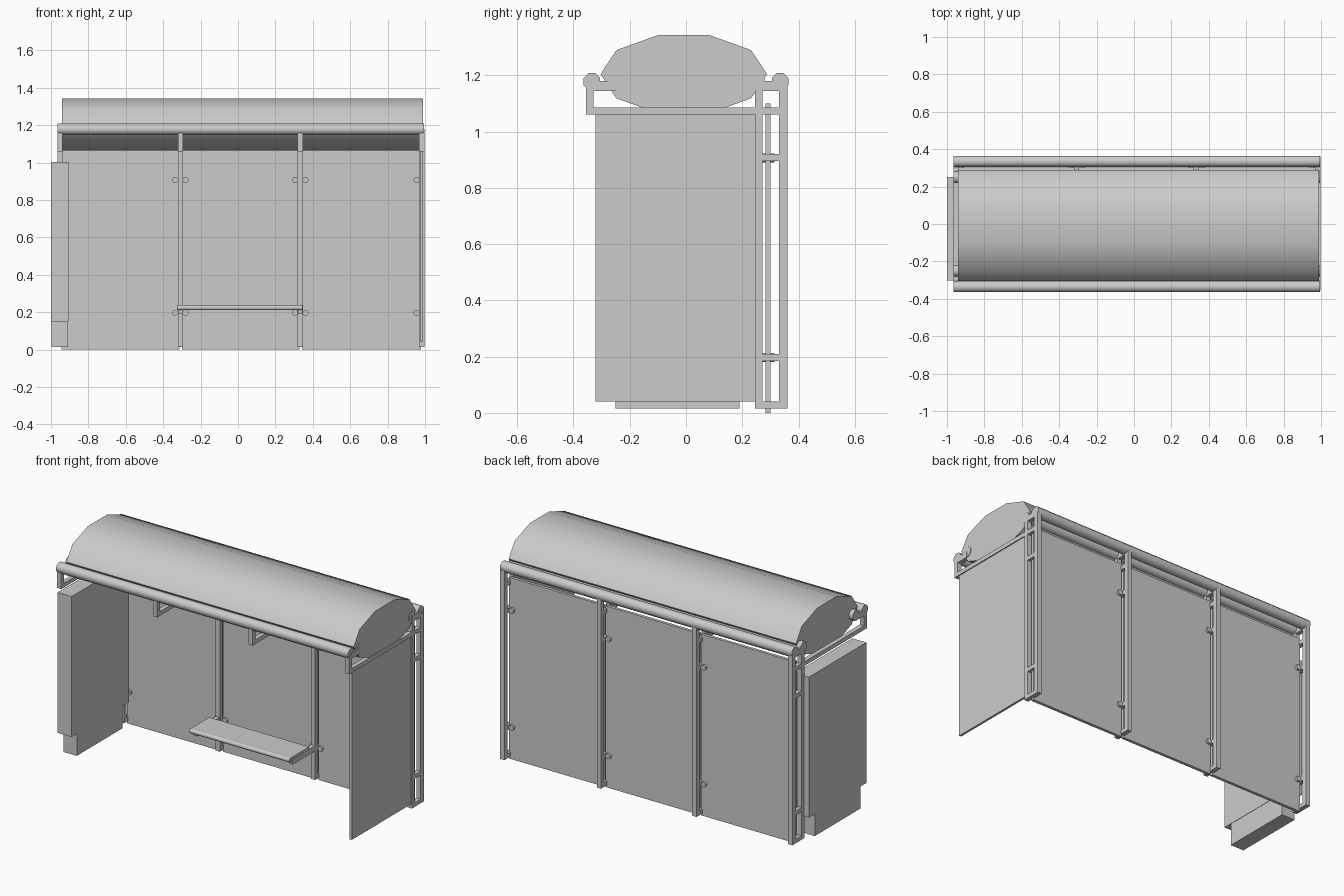
import bpy, bmesh, math
from mathutils import Matrix

if "Cube" in bpy.data.objects:
    bpy.data.objects.remove(bpy.data.objects["Cube"])


def make_object(name, bm, smooth=None):
    bmesh.ops.recalc_face_normals(bm, faces=bm.faces)
    mesh = bpy.data.meshes.new(name)
    bm.to_mesh(mesh)
    bm.free()
    ob = bpy.data.objects.new(name, mesh)
    bpy.context.collection.objects.link(ob)
    if smooth:
        bpy.ops.object.select_all(action='DESELECT')
        bpy.context.view_layer.objects.active = ob
        ob.select_set(True)
        bpy.ops.object.shade_smooth_by_angle(angle=math.radians(smooth))
    return ob


def add_box(bm, x, y, z):
    """x, y, z are (low, high) pairs."""
    mid = [(a + b) / 2 for a, b in (x, y, z)]
    size = [b - a for a, b in (x, y, z)]
    m = Matrix.Translation(mid) @ Matrix.Diagonal((*size, 1))
    bmesh.ops.create_cube(bm, size=1, matrix=m)


def boxes(name, *dims):
    bm = bmesh.new()
    for d in dims:
        add_box(bm, *d)
    return make_object(name, bm)


def x_bar(name, x, y, z, ry, rz, sides, turn=0.0):
    """Closed elliptical bar along x."""
    bm = bmesh.new()
    rings = [[bm.verts.new((px, y + ry * math.cos(2 * math.pi * i / sides + turn),
                            z + rz * math.sin(2 * math.pi * i / sides + turn)))
              for i in range(sides)] for px in x]
    for i in range(sides):
        j = (i + 1) % sides
        bm.faces.new((rings[0][i], rings[0][j], rings[1][j], rings[1][i]))
    for r in rings:
        bm.faces.new(r)
    return make_object(name, bm, 50)


# Barrel roof: flattened ten-sided drum
x_bar("roof", (-0.94, 0.99), -0.008, 1.204, 0.296, 0.146, 10)

# Long roof tubes, outer and inner pairs
for side, label in ((-1, "front"), (1, "rear")):
    for y, kind in ((0.335, "outer"), (0.25, "inner")):
        x_bar(f"{label}_{kind}_tube", (-0.966, 0.994), side * y, 1.178,
              0.032, 0.032, 8, math.pi / 8)

# Four ladder frames with roof arms
frame_x = (-0.952, -0.308, 0.333, 0.982)
for n, cx in enumerate(frame_x):
    x = (cx - 0.014, cx + 0.014)
    dims = [
        (x, (0.330, 0.360), (0.015, 1.165)),     # back leg
        (x, (0.245, 0.272), (0.015, 1.165)),     # inner leg
        (x, (-0.356, 0.246), (1.060, 1.085)),    # roof arm
        (x, (-0.356, -0.328), (1.084, 1.165)),   # front riser
        (x, (-0.335, -0.25), (1.145, 1.180)),    # front tube bracket
        (x, (0.25, 0.335), (1.145, 1.180)),      # rear tube bracket
    ]
    dims += [(x, (0.271, 0.331), (z, z + 0.025)) for z in (0.015, 0.185, 0.895, 1.06)]
    boxes(f"ladder_frame_{n + 1}", *dims)

# Three back panes between the frames
for n in range(3):
    boxes(f"back_pane_{n + 1}",
          ((frame_x[n] + 0.008, frame_x[n + 1] - 0.004), (0.283, 0.301), (0.0, 1.10)))

# Round pane clips beside each frame
bm = bmesh.new()
for n, cx in enumerate(frame_x):
    for s in (-1, 1):
        if (n == 0 and s < 0) or (n == 3 and s > 0):
            continue
        for z in (0.197, 0.907):
            m = Matrix.Translation((cx + s * 0.028, 0.293, z)) @ Matrix.Rotation(math.pi / 2, 4, 'X')
            bmesh.ops.create_cone(bm, cap_ends=True, segments=10, radius1=0.016,
                                  radius2=0.016, depth=0.045, matrix=m)
            add_box(bm, (cx + min(0, s * 0.028), cx + max(0, s * 0.028)),
                    (0.300, 0.315), (z - 0.008, z + 0.008))
make_object("pane_clips", bm, 50)

# Right side pane
boxes("side_pane", ((0.976, 0.990), (-0.322, 0.246), (0.040, 1.062)))

# Display cabinet on the left with recessed plinth
boxes("display_cabinet", ((-1.0, -0.906), (-0.302, 0.25), (0.15, 1.003)))
boxes("cabinet_plinth", ((-0.998, -0.908), (-0.25, 0.19), (0.015, 0.151)))

# Bench seat, rounded front lip and brackets
boxes("bench_seat", ((-0.326, 0.345), (0.012, 0.19), (0.222, 0.237)))
x_bar("bench_lip", (-0.326, 0.345), 0.012, 0.224, 0.014, 0.014, 10)
for label, cx in (("left", frame_x[1]), ("right", frame_x[2])):
    x = (cx - 0.013, cx + 0.013)
    boxes(f"{label}_bench_bracket", (x, (0.03, 0.247), (0.190, 0.223)))
